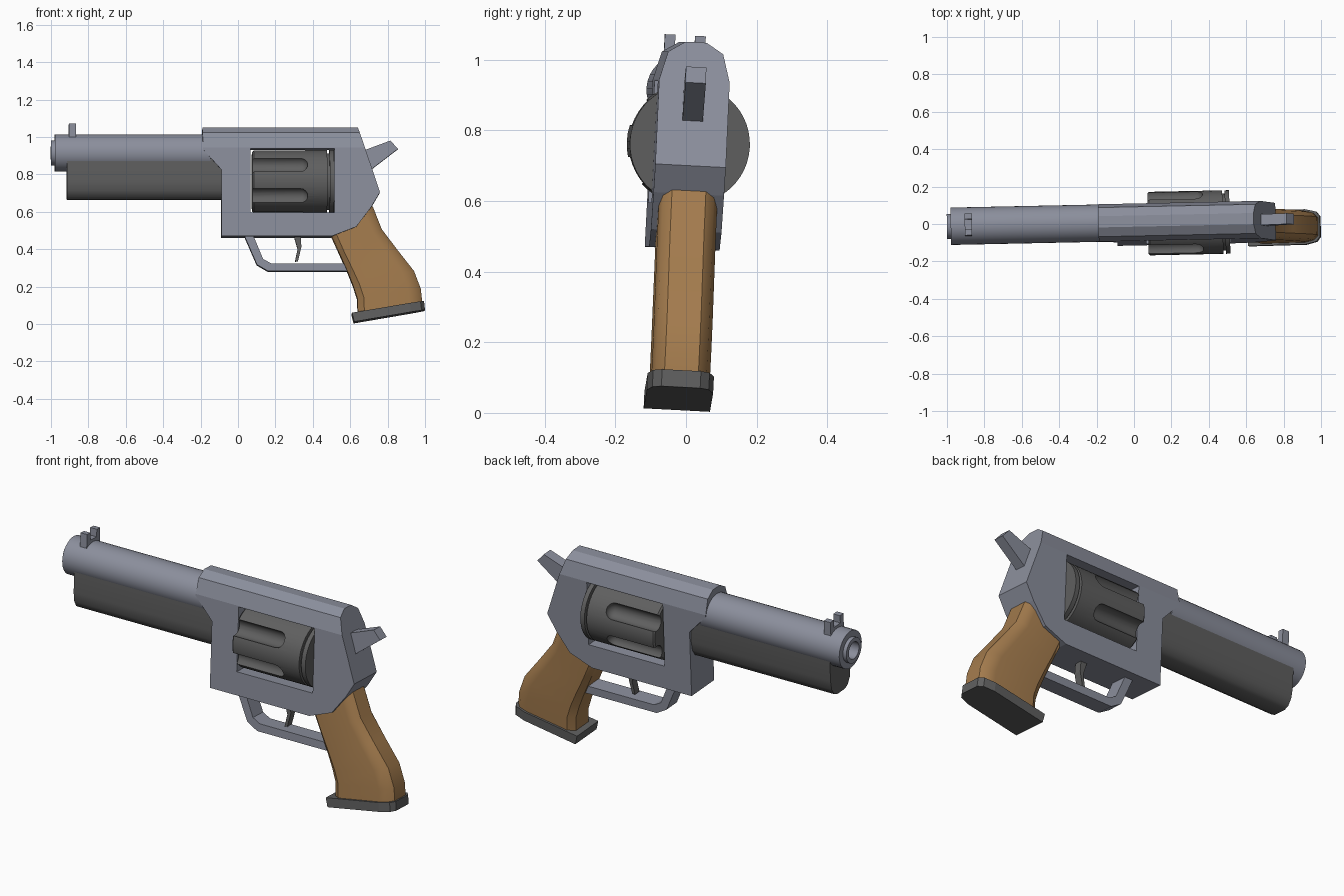
import bpy, bmesh
from math import sin, cos, pi, radians
from mathutils import Matrix, Vector

if "Cube" in bpy.data.objects:
    bpy.data.objects.remove(bpy.data.objects["Cube"])


def material(name, rgb):
    m = bpy.data.materials.new(name)
    m.use_nodes = True
    m.diffuse_color = (*rgb, 1)
    m.node_tree.nodes["Principled BSDF"].inputs["Base Color"].default_value = (*rgb, 1)
    return m


STEEL = material("blue grey steel", (0.26, 0.275, 0.335))
DARK = material("dark grey metal", (0.115, 0.115, 0.115))
WOOD = material("tan wood", (0.37, 0.2, 0.075))


def finish(bm, name, mat, smooth=None):
    bmesh.ops.remove_doubles(bm, verts=bm.verts, dist=1e-5)
    bmesh.ops.recalc_face_normals(bm, faces=bm.faces)
    me = bpy.data.meshes.new(name)
    bm.to_mesh(me)
    bm.free()
    me.materials.append(mat)
    ob = bpy.data.objects.new(name, me)
    bpy.context.collection.objects.link(ob)
    if smooth:
        activate(ob)
        bpy.ops.object.shade_smooth_by_angle(angle=radians(smooth))
    return ob


def activate(ob):
    bpy.ops.object.select_all(action="DESELECT")
    bpy.context.view_layer.objects.active = ob
    ob.select_set(True)


def loft(bm, rings):
    """Skin a list of equal rings of points and cap both ends."""
    vs = [[bm.verts.new(p) for p in ring] for ring in rings]
    n = len(vs[0])
    for a, b in zip(vs, vs[1:]):
        for i in range(n):
            j = (i + 1) % n
            bm.faces.new((a[i], a[j], b[j], b[i]))
    bm.faces.new(vs[0])
    bm.faces.new(vs[-1])


def plate(pts, half):
    """Side outline (x, z) extruded evenly across y."""
    bm = bmesh.new()
    loft(bm, [[(x, y, z) for x, z in pts] for y in (-half, half)])
    return bm


def lathe(bm, profile, y, z, seg):
    """Revolve (x, radius) points about a lengthwise axis."""
    rings = [[bm.verts.new((x, y + r * cos(2 * pi * i / seg), z + r * sin(2 * pi * i / seg)))
              for i in range(seg)] for x, r in profile]
    for a, b in zip(rings, rings[1:]):
        for i in range(seg):
            j = (i + 1) % seg
            bm.faces.new((a[i], a[j], b[j], b[i]))


def cut(ob, cutter):
    cutter.hide_render = True
    mod = ob.modifiers.new("cut", "BOOLEAN")
    mod.operation = "DIFFERENCE"
    mod.solver = "EXACT"
    mod.object = cutter
    activate(ob)
    bpy.ops.object.modifier_apply(modifier="cut")
    bpy.data.objects.remove(cutter)


parts = []

# Frame with chamfered top and a window through it
bm = plate([(-.19, 1.05), (.64, 1.05), (.757, .7), (.71, .62), (.63, .515), (.5, .465),
            (-.09, .465), (-.09, .82), (-.19, .93)], .1)
top_section = [(.1, .94), (.078, 1.02), (.03, 1.05)]
for (y0, z0), (y1, z1) in zip(top_section, top_section[1:]):
    for side in (-1, 1):
        bmesh.ops.bisect_plane(bm, geom=bm.verts[:] + bm.edges[:] + bm.faces[:], dist=1e-5,
                               plane_co=(0, side * y0, z0),
                               plane_no=Vector((0, side * (z1 - z0), y0 - y1)).normalized(),
                               clear_outer=True)
        bmesh.ops.holes_fill(bm, edges=[e for e in bm.edges if e.is_boundary])
frame = finish(bm, "frame", STEEL)
window = finish(plate([(.065, .59), (.515, .59), (.515, .935), (.065, .935)], .3),
                "window_cutter", STEEL)
cut(frame, window)
parts.append(frame)

# Barrel with a hollow muzzle ring
bm = bmesh.new()
lathe(bm, [(-.9, 0), (-.9, .045), (-1, .045), (-1, .067), (-.98, .067), (-.98, .1),
           (-.15, .1), (-.15, 0)], 0, .915, 32)
parts.append(finish(bm, "barrel", STEEL, 30))

# Rounded shroud below the barrel
bm = bmesh.new()
section = [(.088, .88), (.088, .76), (.08, .71), (.06, .677), (.035, .665)]
section += [(-y, z) for y, z in reversed(section)]
loft(bm, [[(x, y, z) for y, z in section] for x in (-.915, -.08)])
parts.append(finish(bm, "barrel_shroud", DARK, 40))

# Front sight: two prongs on a base
bm = bmesh.new()
sight = [(-.058, .98), (.058, .98), (.058, 1.07), (.028, 1.07), (.028, 1.03),
         (-.028, 1.03), (-.028, 1.07), (-.058, 1.07)]
loft(bm, [[(x, y, z) for y, z in sight] for x in (-.905, -.866)])
parts.append(finish(bm, "front_sight", STEEL))

# Fluted drum with a rear rim
AXIS_Z = .761
bm = bmesh.new()
lathe(bm, [(.075, 0), (.075, .162), (.083, .17), (.475, .17), (.475, .152), (.488, .152),
           (.488, .17), (.512, .17), (.512, 0)], 0, AXIS_Z, 48)
drum = finish(bm, "drum", DARK)
bm = bmesh.new()
tip = [(.33 + .04 * sin(a * pi / 8), .043 * cos(a * pi / 8)) for a in range(5)]
for k in range(6):
    a = radians(30 + 60 * k)
    lathe(bm, [(.05, 0), (.05, .043)] + tip, .168 * cos(a), AXIS_Z + .168 * sin(a), 16)
cut(drum, finish(bm, "flute_cutter", DARK))
activate(drum)
bpy.ops.object.shade_smooth_by_angle(angle=radians(30))
parts.append(drum)

# Hammer, trigger guard and trigger
parts.append(finish(plate([(.65, .925), (.68, .93), (.815, .98), (.855, .935), (.705, .82),
                           (.65, .82)], .029), "hammer", STEEL))
parts.append(finish(plate([(.035, .48), (.035, .465), (.1, .315), (.16, .28), (.62, .28),
                           (.62, .322), (.175, .322), (.133, .345), (.083, .465),
                           (.083, .48)], .045), "trigger_guard", STEEL))
parts.append(finish(plate([(.295, .48), (.335, .48), (.338, .41), (.32, .335), (.304, .333),
                           (.318, .4)], .02), "trigger", DARK))


# Grip: front and rear edge points joined by a rounded section
def across(front, rear, section):
    f, r = Vector((front[0], 0, front[1])), Vector((rear[0], 0, rear[1]))
    half = [f.lerp(r, t) + Vector((0, y, 0)) for t, y in section]
    return half + [Vector((p.x, -p.y, p.z)) for p in reversed(half)]


levels = [((.51, .53), (.69, .665)), ((.5, .465), (.722, .62)), ((.545, .365), (.767, .505)),
          ((.585, .275), (.85, .395)), ((.615, .2), (.94, .28)), ((.636, .135), (.976, .185)),
          ((.64, .04), (.985, .1))]
grip_section = [(0, .055), (.1, .083), (.8, .083), (.93, .072), (1, .048)]
bm = bmesh.new()
loft(bm, [across(f, r, grip_section) for f, r in levels])
parts.append(finish(bm, "grip", WOOD, 35))

# Butt cap below the grip
cap_section = [(0, .094), (.8, .094), (.95, .08), (1, .055)]
bm = bmesh.new()
loft(bm, [across((.607, .055), (.993, .12), cap_section),
          across((.619, .007), (.998, .072), cap_section)])
parts.append(finish(bm, "butt_cap", DARK))

# Slight lean and turn of the whole piece
pivot = Vector((0, 0, .755))
lean = (Matrix.Translation(pivot) @ Matrix.Rotation(radians(1.2), 4, "Z")
        @ Matrix.Rotation(radians(-3), 4, "X") @ Matrix.Translation(-pivot))
for ob in parts:
    ob.data.transform(lean)
